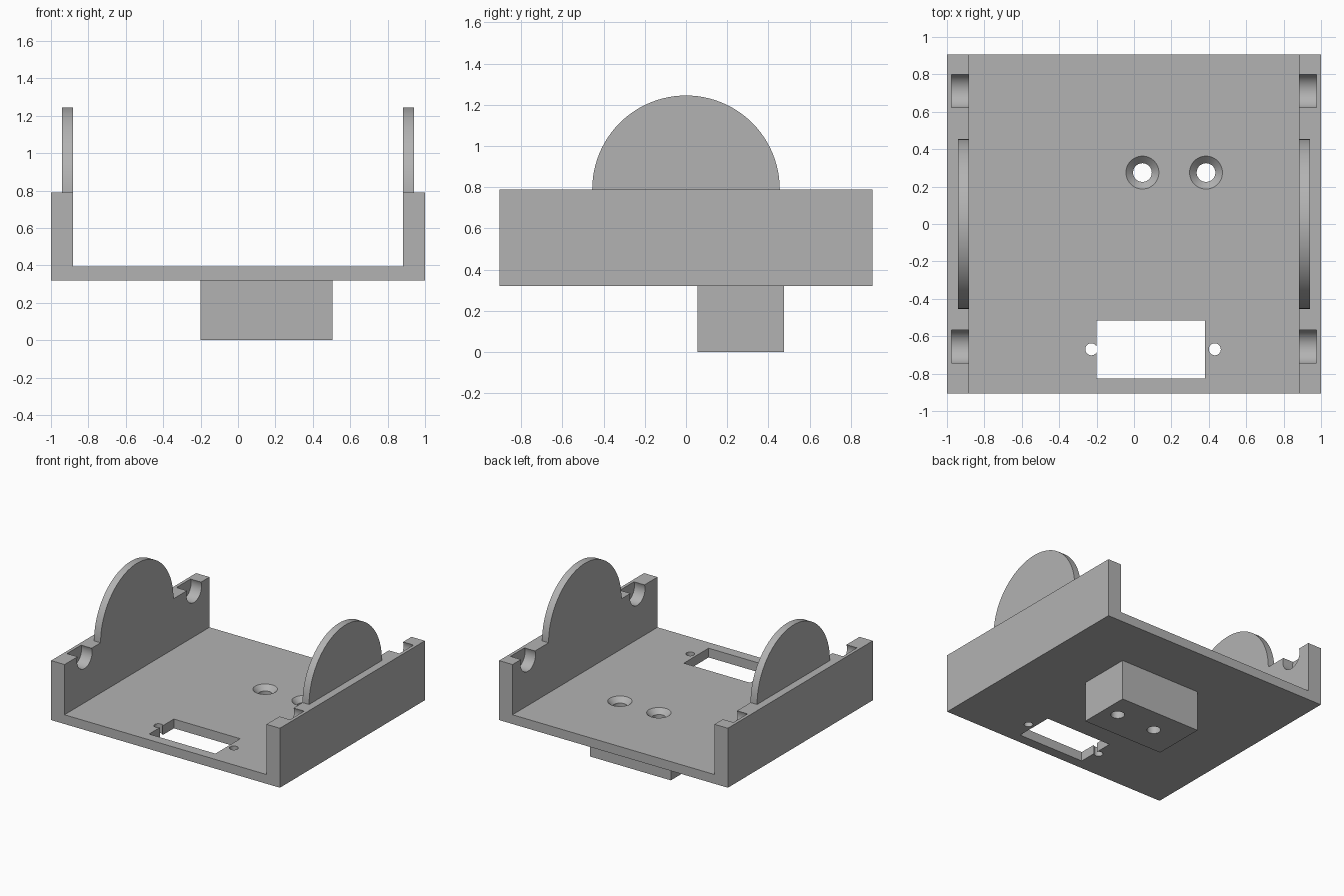
import bpy
import bmesh
from math import pi, cos, sin
from mathutils import Matrix, Vector

cube = bpy.data.objects.get("Cube")
if cube:
    bpy.data.objects.remove(cube, do_unlink=True)

grey = bpy.data.materials.new("plain grey")
grey.use_nodes = True
grey.diffuse_color = (0.45, 0.45, 0.45, 1)
grey.node_tree.nodes["Principled BSDF"].inputs["Base Color"].default_value = (0.45, 0.45, 0.45, 1)

BASE, FLOOR, RIM = 0.32, 0.393, 0.79   # heights
INNER, DEPTH = 0.883, 0.905            # inner wall x, half length


def finish(bm, name):
    bmesh.ops.recalc_face_normals(bm, faces=bm.faces)
    mesh = bpy.data.meshes.new(name)
    bm.to_mesh(mesh)
    bm.free()
    mesh.materials.append(grey)
    ob = bpy.data.objects.new(name, mesh)
    bpy.context.collection.objects.link(ob)
    return ob


def prism(name, points, offset):
    """Extrude a flat outline along an offset vector."""
    bm = bmesh.new()
    face = bm.faces.new([bm.verts.new(p) for p in points])
    out = bmesh.ops.extrude_face_region(bm, geom=[face])
    moved = [g for g in out["geom"] if isinstance(g, bmesh.types.BMVert)]
    bmesh.ops.translate(bm, verts=moved, vec=Vector(offset))
    return finish(bm, name)


def box(name, x0, x1, y0, y1, z0, z1):
    return prism(name, [(x0, y0, z0), (x1, y0, z0), (x1, y1, z0), (x0, y1, z0)], (0, 0, z1 - z0))


def cylinder(name, r_low, r_high, length, centre, along_x=False):
    bm = bmesh.new()
    bmesh.ops.create_cone(bm, cap_ends=True, segments=48, radius1=r_low, radius2=r_high, depth=length)
    turn = Matrix.Rotation(pi / 2, 4, "Y") if along_x else Matrix()
    bmesh.ops.transform(bm, matrix=Matrix.Translation(centre) @ turn, verts=bm.verts)
    return finish(bm, name)


def cut(ob, cutter):
    cutter.hide_render = True
    mod = ob.modifiers.new("cut", "BOOLEAN")
    mod.operation, mod.solver, mod.object = "DIFFERENCE", "EXACT", cutter
    activate(ob)
    bpy.ops.object.modifier_apply(modifier=mod.name)
    bpy.data.objects.remove(cutter, do_unlink=True)


def activate(ob):
    bpy.ops.object.select_all(action="DESELECT")
    ob.select_set(True)
    bpy.context.view_layer.objects.active = ob


# U-shaped tray with two side walls
outline = [(-1, BASE), (1, BASE), (1, RIM), (INNER, RIM), (INNER, FLOOR),
           (-INNER, FLOOR), (-INNER, RIM), (-1, RIM)]
tray = prism("tray", [(x, -DEPTH, z) for x, z in outline], (0, 2 * DEPTH, 0))

# Mounting block under the floor
block = box("mounting_block", -0.2, 0.505, 0.055, 0.475, 0, BASE)

# Countersunk screw holes through floor and block
for x in (0.045, 0.385):
    for part in (tray, block):
        cut(part, cylinder("screw_cutter", 0.05, 0.05, 1.2, (x, 0.275, 0.2)))
    cut(tray, cylinder("countersink_cutter", 0.048, 0.09, 0.042, (x, 0.275, FLOOR - 0.019)))

# Rectangular opening with its two fixing holes
cut(tray, box("opening_cutter", -0.2, 0.38, -0.825, -0.515, 0.2, 0.6))
for x in (-0.228, 0.432):
    cut(tray, cylinder("fixing_cutter", 0.032, 0.032, 0.4, (x, -0.67, 0.36)))

# Round pockets in the wall tops, open to the inside
for side in (-1, 1):
    for y in (-0.655, 0.712):
        cut(tray, cylinder("pocket_cutter", 0.094, 0.094, 0.175, (side * 0.8875, y, 0.757), True))

# Half-round ears standing on the walls
ears = []
for name, x in (("right_ear", -0.94), ("left_ear", INNER)):
    arc = [(x, 0.455 * cos(pi * i / 48), RIM + 0.455 * sin(pi * i / 48)) for i in range(49)]
    ears.append(prism(name, arc, (0.94 - INNER, 0, 0)))

for part in [tray, block] + ears:
    activate(part)
    bpy.ops.object.shade_smooth_by_angle(angle=pi / 6)
